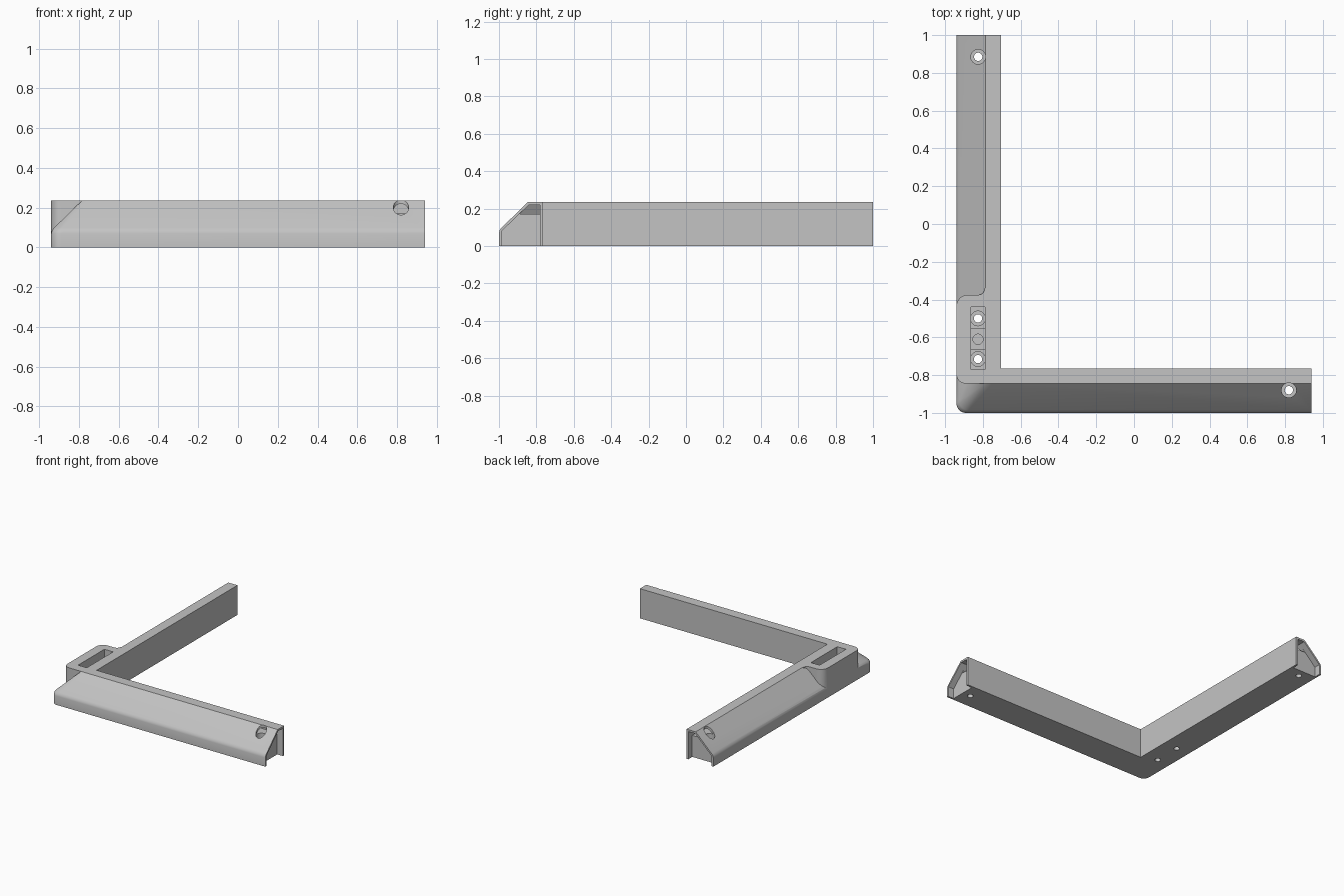
import bpy, bmesh
from math import cos, sin, pi, radians

if "Cube" in bpy.data.objects:
    bpy.data.objects.remove(bpy.data.objects["Cube"])

LEFT, FRONT, WIDTH, HEIGHT = -0.94, -1.0, 0.235, 0.235
ENDS = {"front": 0.94, "side": 1.0}

grey = bpy.data.materials.new("light_grey")
grey.use_nodes = True
grey.diffuse_color = (0.55, 0.55, 0.55, 1)
grey.node_tree.nodes["Principled BSDF"].inputs["Base Color"].default_value = (0.55, 0.55, 0.55, 1)


def loft(name, rings):
    """Solid skinned through matching rings of points, capped at both ends."""
    bm = bmesh.new()
    rows = [[bm.verts.new(p) for p in ring] for ring in rings]
    for a, b in zip(rows, rows[1:]):
        for i in range(len(a)):
            j = (i + 1) % len(a)
            bm.faces.new((a[i], a[j], b[j], b[i]))
    bm.faces.new(rows[0])
    bm.faces.new(rows[-1])
    bmesh.ops.remove_doubles(bm, verts=bm.verts, dist=0.0001)
    bmesh.ops.recalc_face_normals(bm, faces=bm.faces)
    mesh = bpy.data.meshes.new(name)
    bm.to_mesh(mesh)
    bm.free()
    mesh.materials.append(grey)
    obj = bpy.data.objects.new(name, mesh)
    bpy.context.collection.objects.link(obj)
    return obj


def upright(name, outline, low, high):
    return loft(name, [[(x, y, z) for x, y in outline] for z in (low, high)])


def arc(cx, cy, r, start, end, steps=12):
    return [(cx + r * cos(radians(start + (end - start) * i / steps)),
             cy + r * sin(radians(start + (end - start) * i / steps)))
            for i in range(steps + 1)]


def circle(cx, cy, r):
    return arc(cx, cy, r, 0, 348.75, 31)


def box(x0, x1, y0, y1):
    return [(x0, y0), (x1, y0), (x1, y1), (x0, y1)]


def place(arm, along, inset, z):
    """Point on an arm, inset from its outer side."""
    return (along, FRONT + inset, z) if arm == "front" else (LEFT + inset, along, z)


def combine(target, tool, operation):
    mod = target.modifiers.new(tool.name, 'BOOLEAN')
    mod.operation, mod.solver, mod.object = operation, 'EXACT', tool
    bpy.context.view_layer.objects.active = target
    bpy.ops.object.modifier_apply(modifier=mod.name)
    bpy.data.objects.remove(tool)


# L-shaped bar: sloped profile swept around a rounded corner
profile = [(0, 0), (0, 0.07), (0.004, 0.085), (0.014, 0.098),
           (0.155, HEIGHT), (WIDTH, HEIGHT), (WIDTH, 0)]
rings = [[place("front", ENDS["front"], s, z) for s, z in profile]]
for i in range(11):
    a = pi / 2 * i / 10
    ring = []
    for s, z in profile:
        r = 0.05 if s < 0.1 else 0
        ring.append((LEFT + s + r - r * sin(a), FRONT + s + r - r * cos(a), z))
    rings.append(ring)
rings.append([place("side", ENDS["side"], s, z) for s, z in profile])
bar = loft("corner_bracket", rings)

# Full-height block beside the corner, with rounded ends
outline = ([(-0.75, -0.845)] + arc(-0.89, -0.795, 0.05, 270, 180)
           + arc(-0.88, -0.435, 0.06, 180, 90)
           + arc(-0.825, -0.34, 0.035, -90, 0) + [(-0.75, -0.34)])
combine(bar, upright("corner_block", outline, 0.03, HEIGHT), 'UNION')

# Open pocket and upper channel in each arm end
pocket = [(0.015, -0.02), (0.015, 0.08), (0.16, 0.22), (0.22, 0.22), (0.22, -0.02)]
channel = [(0.11, 0.17), (0.16, 0.22), (0.22, 0.22), (0.22, 0.17)]
for arm, end in ENDS.items():
    cut = loft("end_pocket", [[place(arm, t, s, z) for s, z in pocket]
                              for t in (end + 0.02, end - 0.05)])
    combine(bar, cut, 'DIFFERENCE')
    cut = loft("end_channel", [[place(arm, end - 0.04, s, z) for s, z in channel],
                               [place(arm, end - 0.15 - s, s, z) for s, z in channel]])
    combine(bar, cut, 'DIFFERENCE')

# Slot in the block with a blind hole in its middle
combine(bar, upright("slot", box(-0.864, -0.788, -0.77, -0.44), 0.17, 0.3), 'DIFFERENCE')
for y0, y1 in ((-0.77, -0.665), (-0.55, -0.44)):
    combine(bar, upright("slot_end", box(-0.864, -0.788, y0, y1), 0.13, 0.2), 'DIFFERENCE')
combine(bar, upright("blind_hole", circle(-0.826, -0.61, 0.027), 0.06, 0.2), 'DIFFERENCE')

# Countersunk screw holes
for x, y in ((0.82, -0.88), (-0.825, 0.885), (-0.826, -0.5), (-0.826, -0.715)):
    combine(bar, upright("screw_recess", circle(x, y, 0.039), 0.06, 0.3), 'DIFFERENCE')
    combine(bar, upright("screw_hole", circle(x, y, 0.022), -0.05, 0.1), 'DIFFERENCE')

bpy.ops.object.select_all(action='DESELECT')
bar.select_set(True)
bpy.context.view_layer.objects.active = bar
bpy.ops.object.shade_smooth_by_angle(angle=radians(30))
